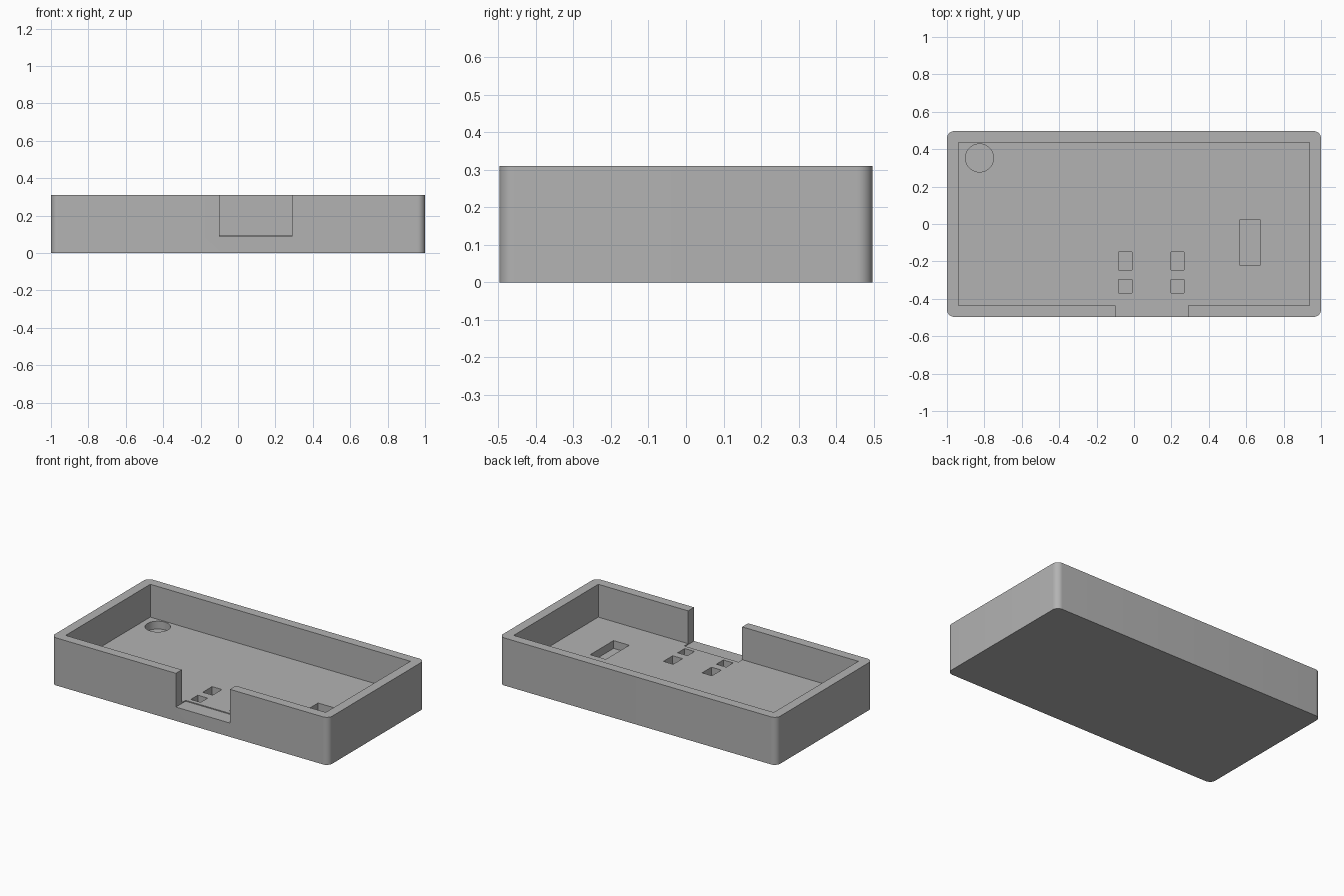
import bpy
import bmesh
from mathutils import Matrix

default = bpy.data.objects.get("Cube")
if default:
    bpy.data.objects.remove(default, do_unlink=True)

TOP, FLOOR, NOTCH, POCKET = 0.31, 0.096, 0.09, 0.045
ABOVE = 0.4

grey = bpy.data.materials.new("plain grey")
grey.use_nodes = True
colour = (0.45, 0.45, 0.45, 1)
grey.diffuse_color = colour
grey.node_tree.nodes["Principled BSDF"].inputs["Base Color"].default_value = colour


def finish(name, bm):
    mesh = bpy.data.meshes.new(name)
    bm.to_mesh(mesh)
    bm.free()
    mesh.materials.append(grey)
    obj = bpy.data.objects.new(name, mesh)
    bpy.context.collection.objects.link(obj)
    return obj


def box(name, x0, x1, y0, y1, z0, z1, radius=0):
    """Box between limits, with optional rounded upright edges."""
    bm = bmesh.new()
    centre = Matrix.Translation(((x0 + x1) / 2, (y0 + y1) / 2, (z0 + z1) / 2))
    size = Matrix.Diagonal((x1 - x0, y1 - y0, z1 - z0, 1))
    bmesh.ops.create_cube(bm, size=1, matrix=centre @ size)
    if radius:
        upright = [e for e in bm.edges
                   if abs(e.verts[0].co.z - e.verts[1].co.z) > 0.01]
        bmesh.ops.bevel(bm, geom=upright, offset=radius, segments=10,
                        profile=0.5, affect='EDGES')
    return finish(name, bm)


def cylinder(name, x, y, radius, z0, z1):
    bm = bmesh.new()
    bmesh.ops.create_cone(bm, cap_ends=True, segments=48, radius1=radius,
                          radius2=radius, depth=z1 - z0,
                          matrix=Matrix.Translation((x, y, (z0 + z1) / 2)))
    return finish(name, bm)


# Solid tray body with rounded corners
tray = box("tray", -1, 1, -0.497, 0.497, 0, TOP, 0.04)

# Main cavity and the front cable notch
cutters = [
    box("cavity_cutter", -0.938, 0.938, -0.436, 0.436, FLOOR, ABOVE),
    box("notch_cutter", -0.1, 0.29, -0.6, -0.397, NOTCH, ABOVE),
]

# Four small pockets and one larger pocket in the floor
for x in (-0.082, 0.197):
    for y0, y1 in ((-0.246, -0.15), (-0.369, -0.297)):
        cutters.append(box("small_pocket_cutter", x, x + 0.071, y0, y1, POCKET, 0.2))
cutters.append(box("large_pocket_cutter", 0.563, 0.676, -0.219, 0.021, POCKET, 0.2))

# Round pocket in the back corner
cutters.append(cylinder("round_pocket_cutter", -0.826, 0.353, 0.075, POCKET, 0.2))

# Carve the tray
bpy.context.view_layer.objects.active = tray
for cutter in cutters:
    cutter.hide_render = True
    mod = tray.modifiers.new(cutter.name, 'BOOLEAN')
    mod.operation = 'DIFFERENCE'
    mod.solver = 'EXACT'
    mod.object = cutter
    bpy.ops.object.modifier_apply(modifier=mod.name)
    bpy.data.objects.remove(cutter, do_unlink=True)

# Smooth the rounded corners, keep the other edges crisp
bpy.ops.object.select_all(action='DESELECT')
tray.select_set(True)
bpy.ops.object.shade_smooth_by_angle(angle=0.5)
